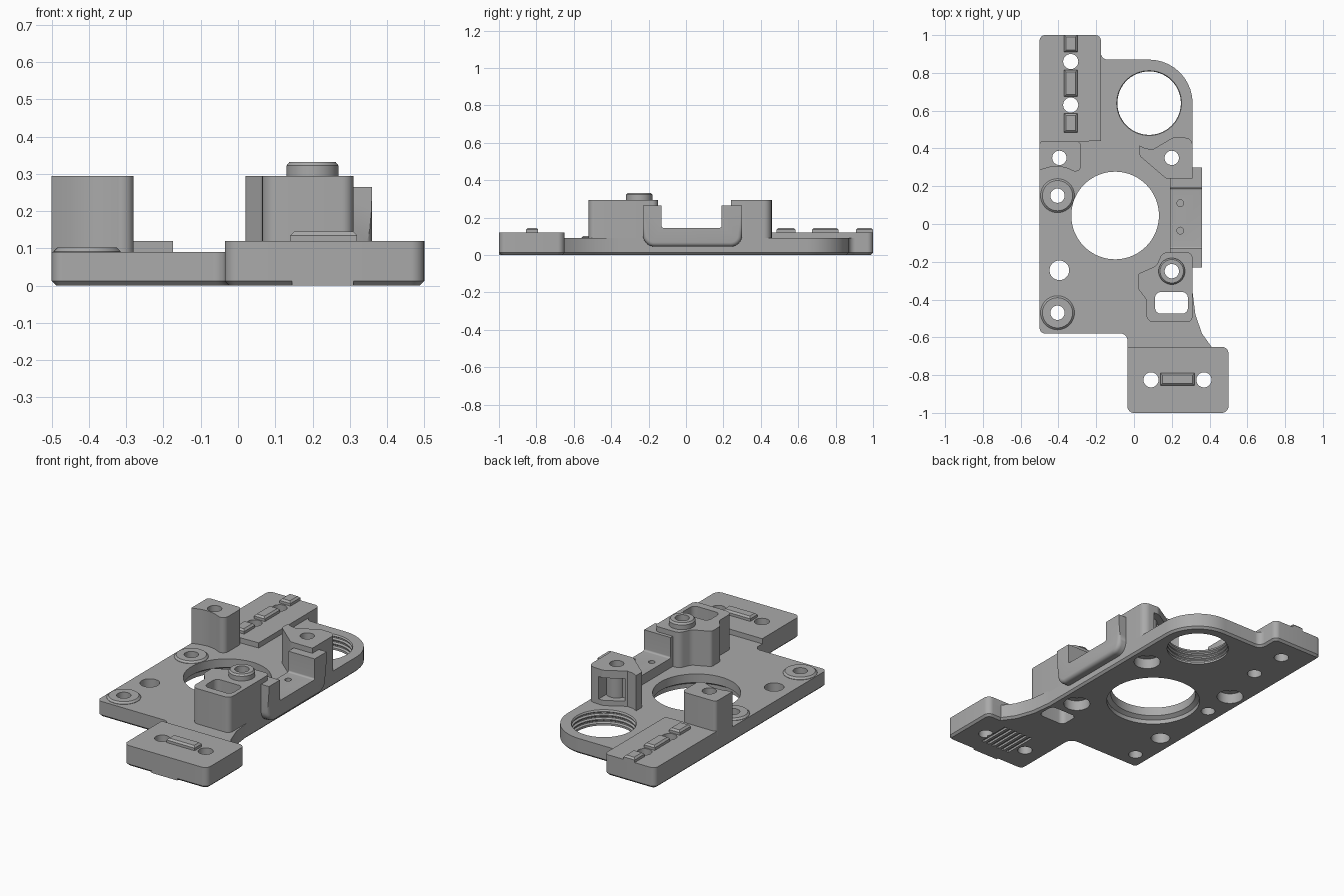
import bpy, bmesh, math
from mathutils import Vector

if "Cube" in bpy.data.objects:
    bpy.data.objects.remove(bpy.data.objects["Cube"], do_unlink=True)

GREY = (0.40, 0.40, 0.40, 1)
mat = bpy.data.materials.new("mid grey")
mat.use_nodes = True
mat.diffuse_color = GREY
mat.node_tree.nodes["Principled BSDF"].inputs["Base Color"].default_value = GREY

cutters = bpy.data.collections.new("cutters")
bpy.context.scene.collection.children.link(cutters)
parts = []


def finish(name, bm, cut):
    """Turn a bmesh into a part or into a hidden cutter."""
    bmesh.ops.recalc_face_normals(bm, faces=bm.faces)
    mesh = bpy.data.meshes.new(name)
    bm.to_mesh(mesh)
    bm.free()
    mesh.materials.append(mat)
    obj = bpy.data.objects.new(name, mesh)
    if cut:
        cutters.objects.link(obj)
        obj.hide_render = True
    else:
        bpy.context.scene.collection.objects.link(obj)
        parts.append(obj)
    return obj


def rounded(points, steps=6):
    """Fillet each corner given as (u, v, radius)."""
    out = []
    for i, p in enumerate(points):
        c = Vector(p[:2])
        r = p[2] if len(p) > 2 else 0
        if not r:
            out.append(c)
            continue
        a = (Vector(points[i - 1][:2]) - c).normalized()
        b = (Vector(points[(i + 1) % len(points)][:2]) - c).normalized()
        half = a.angle(b) / 2
        centre = c + (a + b).normalized() * r / math.sin(half)
        start = c + a * r / math.tan(half) - centre
        end = c + b * r / math.tan(half) - centre
        n = steps * 2 if r > 0.1 else steps
        out += [centre + start.lerp(end, k / n).normalized() * r for k in range(n + 1)]
    return out


def prism(name, points, lo, hi, axis="z", cut=False, bevel=None, size=0.012, segments=1):
    """Extrude a filleted outline; bevel is a rule choosing edges."""
    bm = bmesh.new()
    place = (lambda p, h: (p.x, p.y, h)) if axis == "z" else (lambda p, h: (h, p.x, p.y))
    base = bm.faces.new([bm.verts.new(place(p, lo)) for p in rounded(points)])
    top = bmesh.ops.extrude_face_region(bm, geom=[base], use_keep_orig=True)
    verts = [g for g in top["geom"] if isinstance(g, bmesh.types.BMVert)]
    shift = (0, 0, hi - lo) if axis == "z" else (hi - lo, 0, 0)
    bmesh.ops.translate(bm, verts=verts, vec=shift)
    bmesh.ops.recalc_face_normals(bm, faces=bm.faces)
    if bevel:
        edges = [e for e in bm.edges if all(bevel(v.co) for v in e.verts)]
        bmesh.ops.bevel(bm, geom=edges, offset=size, segments=segments,
                        profile=0.5, affect="EDGES")
    return finish(name, bm, cut)


def box(name, x0, x1, y0, y1, z0, z1, **kw):
    return prism(name, [(x0, y0), (x1, y0), (x1, y1), (x0, y1)], z0, z1, **kw)


def lathe(name, x, y, profile, cut=False, sides=40):
    """Revolve (radius, height) pairs about a vertical axis, capped."""
    bm = bmesh.new()
    rings = []
    for r, z in profile:
        rings.append([bm.verts.new((x + r * math.cos(t), y + r * math.sin(t), z))
                      for t in (2 * math.pi * k / sides for k in range(sides))])
    for a, b in zip(rings, rings[1:]):
        for k in range(sides):
            j = (k + 1) % sides
            bm.faces.new((a[k], a[j], b[j], b[k]))
    bm.faces.new(rings[0])
    bm.faces.new(rings[-1])
    return finish(name, bm, cut)


# Base plate with a chamfered underside
prism("base_plate", [
    (-0.5, 1, 0.03), (-0.175, 1, 0.03), (-0.175, 0.87, 0.035), (0.31, 0.87, 0.23),
    (0.31, -0.36), (0.325, -0.48), (0.36, -0.58), (0.41, -0.65), (0.5, -0.65, 0.035),
    (0.5, -1, 0.035), (-0.035, -1, 0.035), (-0.035, -0.58, 0.035), (-0.5, -0.58, 0.03)],
    0, 0.09, bevel=lambda v: v.z < 0.001)

# Raised front block and back bar
prism("front_block", [(-0.035, -1, 0.035), (0.5, -1, 0.035), (0.5, -0.65, 0.035),
                      (-0.035, -0.65)], 0.08, 0.12)
prism("back_bar", [(-0.5, 0.43), (-0.175, 0.44), (-0.175, 1, 0.03), (-0.5, 1, 0.03)],
      0.08, 0.12)
box("front_lip", 0.145, 0.31, -1, -0.97, 0, 0.018)

# Locating keys
for i, (x0, x1, y0, y1) in enumerate([
        (0.14, 0.32, -0.855, -0.79), (-0.37, -0.3, 0.91, 1),
        (-0.37, -0.3, 0.675, 0.815), (-0.37, -0.3, 0.485, 0.585)]):
    box(f"key_{i}", x0, x1, y0, y1, 0.11, 0.145, bevel=lambda v: v.z > 0.14, size=0.01)

# Posts
POST_TOP = 0.295
prism("left_post", [
    (-0.5, 0.44, 0.02), (-0.28, 0.44, 0.03), (-0.28, 0.265, 0.03), (-0.32, 0.28),
    (-0.36, 0.298), (-0.405, 0.305), (-0.45, 0.3), (-0.5, 0.285)], 0.08, POST_TOP)
prism("back_post", [
    (0.03, 0.415), (0.06, 0.4), (0.1, 0.395), (0.21, 0.46, 0.04), (0.31, 0.455, 0.04),
    (0.31, 0.24), (0.17, 0.24, 0.03), (0.03, 0.36, 0.02)], 0.08, POST_TOP)
prism("front_post", [
    (0.15, -0.15, 0.04), (0.31, -0.15, 0.03), (0.31, -0.52, 0.03), (0.065, -0.52, 0.04),
    (0.065, -0.4, 0.03), (0.02, -0.34, 0.03), (0.02, -0.265, 0.02), (0.12, -0.22, 0.04)],
    0.08, POST_TOP)
lathe("front_post_boss", 0.2, -0.25, [(0.07, 0.28), (0.07, 0.322), (0.062, 0.332)])

# Saddle rail on the side
prism("side_saddle", [
    (-0.23, 0.265), (-0.23, 0.045, 0.06), (0.3, 0.045, 0.06), (0.3, 0.265),
    (0.19, 0.265), (0.19, 0.145, 0.01), (-0.13, 0.145, 0.01), (-0.13, 0.265)],
    0.19, 0.36, axis="x", bevel=lambda v: v.x > 0.35 and v.z < 0.12, size=0.022, segments=4)

# Flat ring bosses
for i, y in enumerate((0.15, -0.47)):
    lathe(f"ring_boss_{i}", -0.405, y, [(0.09, 0.08), (0.09, 0.092), (0.08, 0.102)])

# Large bores: stepped centre bore and grooved back bore
lathe("centre_bore", -0.1, 0.045, [(0.255, -0.1), (0.255, 0.025), (0.232, 0.04),
                                   (0.232, 0.5)], cut=True, sides=72)
grooves = [(0.168, -0.1)]
for z in (0.012, 0.036, 0.06):
    grooves += [(0.168, z), (0.178, z + 0.006), (0.178, z + 0.012), (0.168, z + 0.018)]
lathe("grooved_bore", 0.08, 0.64, grooves + [(0.168, 0.084), (0.178, 0.1)],
      cut=True, sides=72)

# Plain and counterbored screw holes
for x, y, r in [(-0.405, 0.15, 0.038), (-0.395, -0.245, 0.052), (-0.405, -0.47, 0.038),
                (0.09, -0.825, 0.04), (0.37, -0.825, 0.04),
                (-0.335, 0.86, 0.04), (-0.335, 0.63, 0.04)]:
    lathe("hole", x, y, [(r, -0.1), (r, 0.5)], cut=True, sides=32)
for x, y in [(-0.395, 0.35), (0.2, 0.35), (0.2, -0.25)]:
    lathe("counterbore", x, y, [(0.072, -0.1), (0.072, 0.06), (0.038, 0.06), (0.038, 0.5)],
          cut=True, sides=32)
for y in (0.11, -0.035):
    lathe("pin_hole", 0.245, y, [(0.018, 0.1), (0.018, 0.4)], cut=True, sides=20)

# Rectangular through pocket and underside grip slots
prism("pocket", [(0.112, -0.475, 0.03), (0.285, -0.475, 0.03), (0.285, -0.36, 0.03),
                 (0.112, -0.36, 0.03)], -0.1, 0.5, cut=True)
for k in range(6):
    x = 0.145 + k * 0.035
    box("slot", x, x + 0.018, -0.9, -0.7, -0.1, 0.012, cut=True)

# Window in the back post, cut on that part only
window = box("window", 0.11, 0.24, 0.37, 0.5, 0.12, 0.25, cut=True)
cutters.objects.unlink(window)
bpy.context.scene.collection.objects.link(window)
lathe("screw_sleeve", 0.2, 0.35, [(0.055, 0.09), (0.055, 0.27)], sides=32)

# Apply the cuts and shade
for obj in parts:
    bpy.ops.object.select_all(action="DESELECT")
    obj.select_set(True)
    bpy.context.view_layer.objects.active = obj
    if obj.name == "back_post":
        mod = obj.modifiers.new("window", "BOOLEAN")
        mod.object, mod.solver = window, "EXACT"
        bpy.ops.object.modifier_apply(modifier=mod.name)
    mod = obj.modifiers.new("holes", "BOOLEAN")
    mod.operand_type, mod.collection, mod.solver = "COLLECTION", cutters, "EXACT"
    bpy.ops.object.modifier_apply(modifier=mod.name)
    bpy.ops.object.shade_smooth_by_angle(angle=math.radians(30))

for obj in list(cutters.objects) + [window]:
    bpy.data.objects.remove(obj, do_unlink=True)
bpy.data.collections.remove(cutters)
